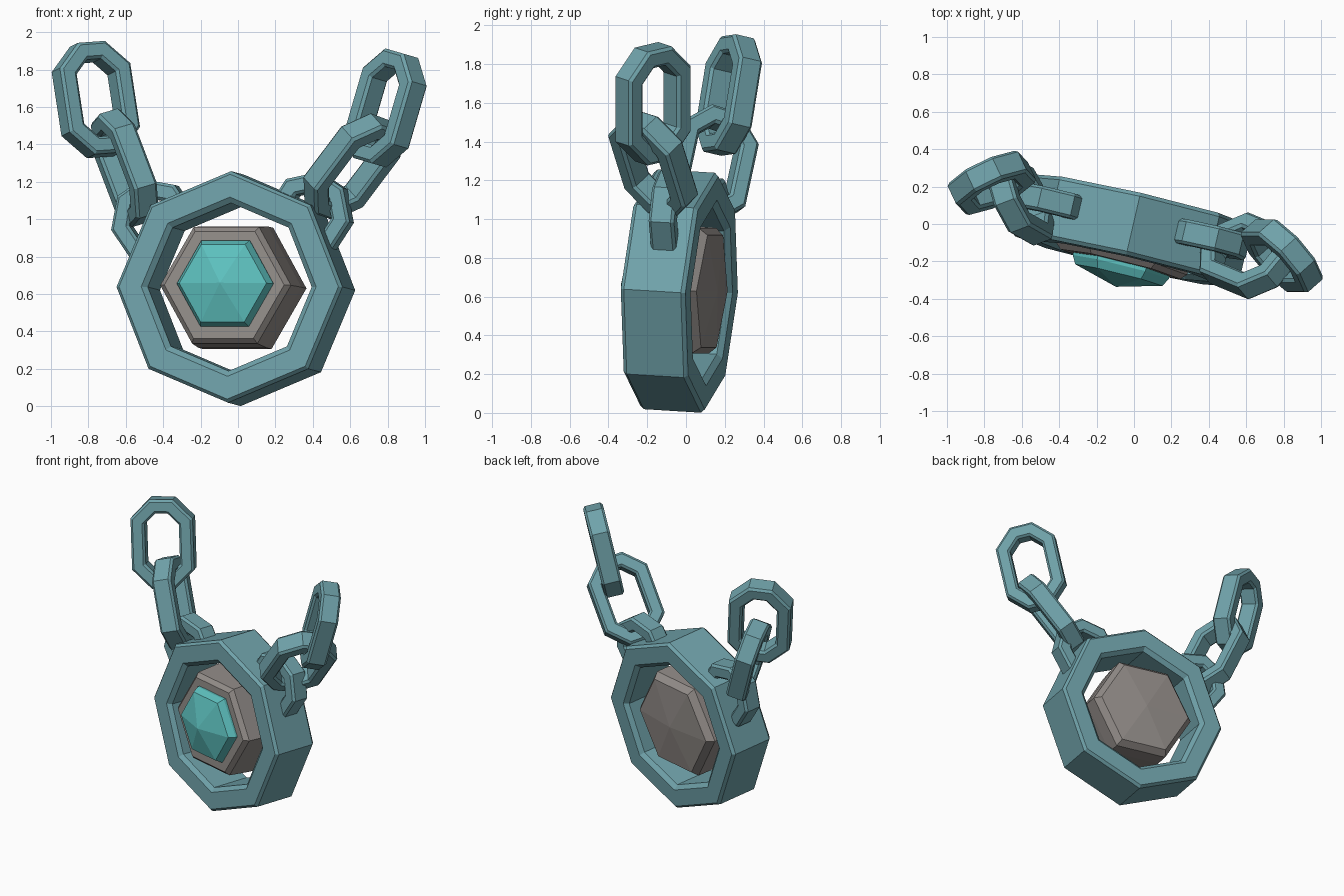
import bpy, bmesh, math
from mathutils import Vector, Matrix

if "Cube" in bpy.data.objects:
    bpy.data.objects.remove(bpy.data.objects["Cube"])


def material(name, rgb):
    m = bpy.data.materials.new(name)
    m.diffuse_color = (*rgb, 1)
    m.use_nodes = True
    m.node_tree.nodes["Principled BSDF"].inputs["Base Color"].default_value = m.diffuse_color
    return m


TEAL = material("dusty teal metal", (0.16, 0.36, 0.40))
GREY = material("warm grey stone", (0.29, 0.265, 0.25))
AQUA = material("aqua gem", (0.11, 0.53, 0.52))

# Chamfered bar section of a chain link: (inset from outline, offset across)
SECTION = [(0, -0.052), (0.015, -0.067), (0.079, -0.067), (0.094, -0.052),
           (0.094, 0.052), (0.079, 0.067), (0.015, 0.067), (0, 0.052)]


def frame(center, back, up):
    """Matrix whose local y points along 'back' and local z roughly along 'up'."""
    y = Vector(back).normalized()
    x = y.cross(Vector(up)).normalized()
    z = x.cross(y)
    m = Matrix((x, y, z)).transposed().to_4x4()
    m.translation = Vector(center)
    return m


def skin(name, loops, mat, world, closed=False, ring=True):
    """Bridge equal loops of points; single-point loops become apexes.
    ring=False leaves each loop open and caps its two ends."""
    bm = bmesh.new()
    rows = [[bm.verts.new(world @ Vector(p)) for p in loop] for loop in loops]
    pairs = list(zip(rows, rows[1:]))
    if closed:
        pairs.append((rows[-1], rows[0]))
    for a, b in pairs:
        n = max(len(a), len(b))
        for i in range(n if ring else n - 1):
            j = (i + 1) % n
            if len(a) == 1:
                bm.faces.new((a[0], b[j], b[i]))
            elif len(b) == 1:
                bm.faces.new((a[i], a[j], b[0]))
            else:
                bm.faces.new((a[i], a[j], b[j], b[i]))
    if not ring:
        for end in (0, -1):
            bm.faces.new([row[end] for row in rows])
    bmesh.ops.recalc_face_normals(bm, faces=bm.faces)
    me = bpy.data.meshes.new(name)
    bm.to_mesh(me)
    bm.free()
    me.materials.append(mat)
    ob = bpy.data.objects.new(name, me)
    bpy.context.collection.objects.link(ob)
    return ob


def polygon(n, r, y):
    if r == 0:
        return [(0, y, 0)]
    return [(r * math.cos(2 * math.pi * i / n), y, r * math.sin(2 * math.pi * i / n))
            for i in range(n)]


def link(name, world, half_len=0.305, half_wid=0.21, cut=0.13):
    """Stretched eight-sided chain link; length on local z."""
    loops = []
    for d, t in SECTION:
        h, w, c = half_len - d, half_wid - d, cut - 0.586 * d
        pts = [(w, h - c), (w - c, h), (c - w, h), (-w, h - c)]
        pts += [(-x, -z) for x, z in pts]
        loops.append([(x, t, z) for x, z in pts])
    return skin(name, loops, TEAL, world, closed=True)


def half_link(name, world, side, half_wid=0.21, cut=0.13, outer=0.31, inner=0.25):
    """Outer end of a link (tip at local z = 0) whose two arms sink into the ring."""
    loops = []
    for d, t in SECTION:
        w, c = half_wid - d, cut - 0.586 * d
        pts = [(w, -outer), (w, -d - c), (w - c, -d), (c - w, -d), (-w, -d - c), (-w, -inner)]
        loops.append([(side * x, t, z) for x, z in pts])
    return skin(name, loops, TEAL, world, closed=True, ring=False)


# Octagonal pendant ring, turned slightly aside and tilted upward
ring = frame((-0.015, -0.05, 0.63), (0.225, 0.973, -0.06), (0, 0, 1))
profile = [(0.62, -0.135), (0.602, -0.155), (0.48, -0.155), (0.45, -0.13),
           (0.45, 0.16), (0.48, 0.187), (0.602, 0.187), (0.62, 0.167)]
skin("pendant_ring", [polygon(8, r, y) for r, y in profile], TEAL, ring, closed=True)

# Hexagonal grey setting with a shallow pointed back
setting = frame((-0.07, -0.20, 0.648), (0.24, 0.97, -0.06), (0, 0, 1))
skin("gem_setting", [polygon(6, r, y) for r, y in
     [(0, -0.015), (0.33, -0.015), (0.36, 0.015), (0.375, 0.19), (0.375, 0.30),
      (0.335, 0.345), (0, 0.375)]], GREY, setting)

# Faceted gem on the front of the setting
skin("gem", [polygon(6, r, y) for r, y in
     [(0, 0.02), (0.265, 0.02), (0.265, -0.03), (0.24, -0.075), (0, -0.14)]], AQUA,
     frame((-0.063, -0.20, 0.655), (0.24, 0.97, -0.04), (0, 0, 1)))

# Anchor links sunk into the two upper corners of the ring
for label, side, x, z, angle in (("left", -1, -0.585, 0.54, 35), ("right", 1, 0.52, 0.58, 33)):
    place = ring @ Matrix.Translation((x, 0.04, z)) \
        @ Matrix.Rotation(side * math.radians(angle), 4, 'Y')
    half_link("anchor_link_" + label, place, side)

# Free links: centre, length direction, width direction
for name, c, length, width in (
        ("middle_link_left", (-0.605, 0.13, 1.275), (-0.35, 0.20, 0.92), (0.27, -0.95, 0.31)),
        ("end_link_left", (-0.76, 0.22, 1.64), (-0.15, 0.16, 0.98), (0.88, 0.43, 0.06)),
        ("middle_link_right", (0.61, -0.17, 1.28), (0.58, -0.24, 0.77), (0.60, 0.75, -0.25)),
        ("end_link_right", (0.79, -0.17, 1.595), (0.28, 0.0, 0.96), (0.62, -0.76, -0.18))):
    link(name, frame(c, Vector(length).cross(Vector(width)), length))
